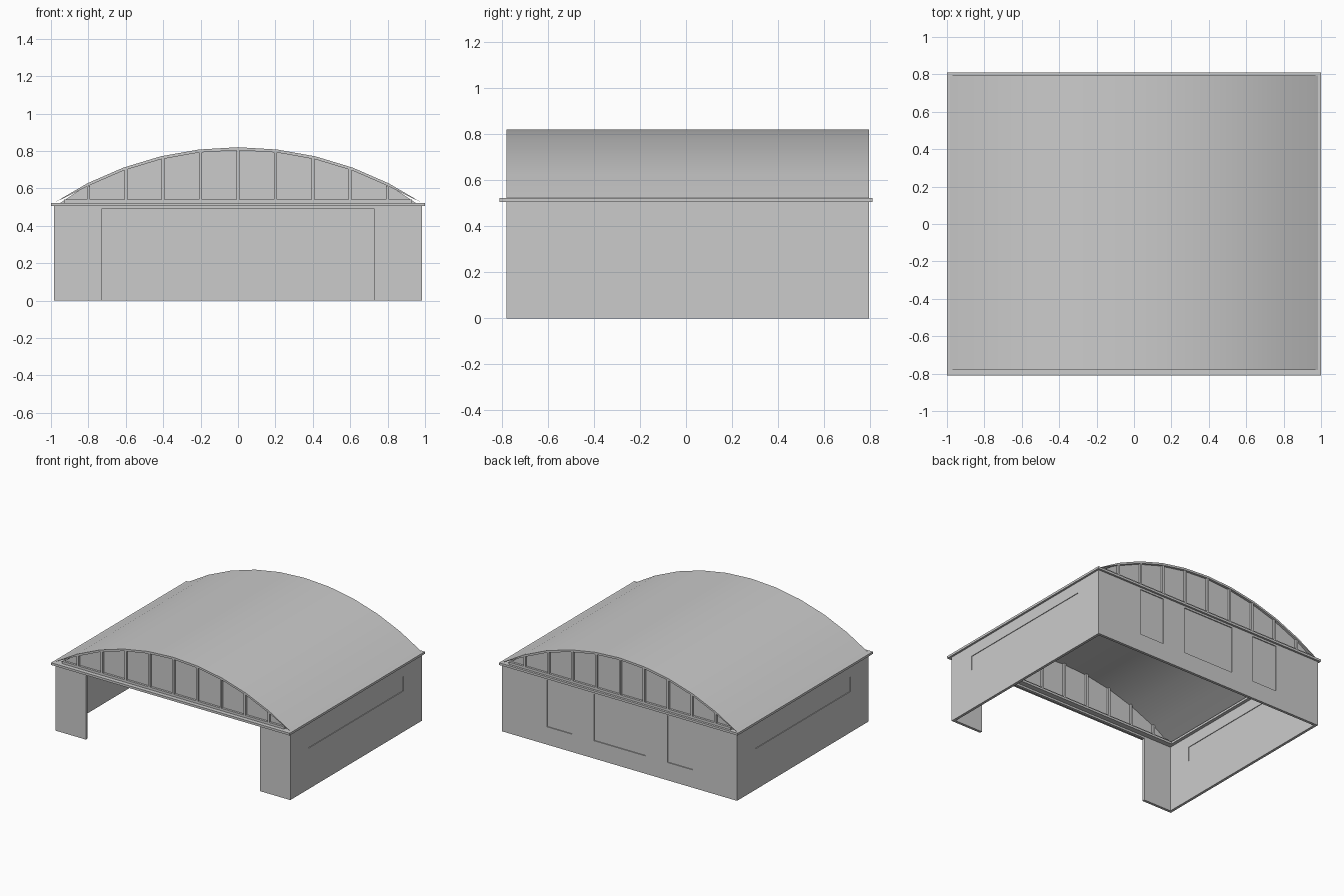
import bpy
import bmesh
import math

cube = bpy.data.objects.get("Cube")
if cube:
    bpy.data.objects.remove(cube, do_unlink=True)

grey = bpy.data.materials.new("plain_grey")
grey.use_nodes = True
GREY = (0.6, 0.6, 0.6, 1)
grey.diffuse_color = GREY
grey.node_tree.nodes["Principled BSDF"].inputs["Base Color"].default_value = GREY

# Overall sizes
HALF, FRONT, BACK = 0.985, -0.78, 0.795
EAVE_LOW, EAVE_TOP, RIDGE = 0.505, 0.522, 0.82
WALL = 0.02
RISE = RIDGE - EAVE_TOP
RADIUS = (HALF ** 2 + RISE ** 2) / (2 * RISE)
SWEEP = math.asin(HALF / RADIUS)


def prism(name, profile, y0, y1):
    """Extrude an x-z outline from y0 to y1."""
    bm = bmesh.new()
    face = bm.faces.new([bm.verts.new((x, y0, z)) for x, z in profile])
    ext = bmesh.ops.extrude_face_region(bm, geom=[face])
    moved = [v for v in ext["geom"] if isinstance(v, bmesh.types.BMVert)]
    bmesh.ops.translate(bm, verts=moved, vec=(0, y1 - y0, 0))
    bmesh.ops.recalc_face_normals(bm, faces=bm.faces)
    mesh = bpy.data.meshes.new(name)
    bm.to_mesh(mesh)
    bm.free()
    mesh.materials.append(grey)
    obj = bpy.data.objects.new(name, mesh)
    bpy.context.collection.objects.link(obj)
    return obj


def box(name, x0, x1, y0, y1, z0, z1):
    return prism(name, [(x0, z0), (x1, z0), (x1, z1), (x0, z1)], y0, y1)


def recess(wall, *size):
    """Cut a shallow box out of a wall."""
    cutter = box("cutter", *size)
    cutter.hide_render = True
    mod = wall.modifiers.new("recess", "BOOLEAN")
    mod.operation, mod.solver, mod.object = "DIFFERENCE", "EXACT", cutter
    bpy.context.view_layer.objects.active = wall
    bpy.ops.object.modifier_apply(modifier=mod.name)
    bpy.data.objects.remove(cutter, do_unlink=True)


def arc(drop=0.0, segments=10):
    """Points of the roof curve, left to right, lowered by drop."""
    pts = []
    for i in range(segments + 1):
        a = SWEEP * (2 * i / segments - 1)
        z = RIDGE - RADIUS * (1 - math.cos(a)) - drop
        pts.append((RADIUS * math.sin(a), max(z, EAVE_TOP)))
    return pts


def roof_height(x):
    return RIDGE - RADIUS + math.sqrt(RADIUS ** 2 - x ** 2)


# Side walls with long shallow window recesses, and front corner panels
for side, label in ((1, "left"), (-1, "right")):
    xs = sorted((side * HALF, side * (HALF - WALL)))
    wall = box(label + "_wall", *xs, FRONT, BACK, 0, EAVE_LOW)
    for x in xs:
        recess(wall, x - 0.005, x + 0.005, -0.565, 0.575, 0.31, 0.42)
    xs = sorted((side * 0.73, side * (HALF - WALL)))
    box(label + "_front_panel", *xs, FRONT, FRONT + WALL, 0, EAVE_LOW)

# Back wall with three door recesses
back_wall = box("back_wall", WALL - HALF, HALF - WALL, BACK - WALL, BACK, 0, EAVE_LOW)
for x0, x1 in ((-0.61, -0.4), (-0.215, 0.215), (0.4, 0.61)):
    recess(back_wall, x0, x1, BACK - 0.007, BACK + 0.01, 0.135, 0.49)
recess(back_wall, -0.215, 0.215, BACK - WALL - 0.01, BACK - WALL + 0.005, 0.135, 0.49)

# Lintel over the front opening
box("front_lintel", -0.73, 0.73, FRONT, FRONT + WALL, 0.49, EAVE_LOW)

# Flat eave frame around the top of the walls
for side, label in ((1, "left"), (-1, "right")):
    xs = sorted((side, side * 0.94))
    box(label + "_eave", *xs, -0.81, 0.81, EAVE_LOW, EAVE_TOP)
box("front_eave", -0.94, 0.94, -0.81, -0.72, EAVE_LOW, EAVE_TOP)
box("back_eave", -0.94, 0.94, 0.72, 0.81, EAVE_LOW, EAVE_TOP)

# Barrel roof shell
roof = prism("roof", arc() + arc(0.016)[-2:0:-1], FRONT, BACK)
bpy.ops.object.select_all(action="DESELECT")
roof.select_set(True)
bpy.context.view_layer.objects.active = roof
bpy.ops.object.shade_smooth_by_angle(angle=math.radians(30))

# Glazed gables: thin pane, bottom rail and mullions
for label, y, inward in (("front", FRONT, 1), ("back", BACK, -1)):
    pane_y = sorted((y + inward * 0.018, y + inward * 0.026))
    frame_y = sorted((y + inward * 0.002, y + inward * 0.042))
    prism(label + "_gable_pane", arc(0.008)[1:-1] + [(0.95, EAVE_TOP), (-0.95, EAVE_TOP)], *pane_y)
    box(label + "_gable_rail", -0.93, 0.93, *frame_y, EAVE_TOP, 0.54)
    for i in range(-4, 5):
        x = i * 0.2
        top = roof_height(abs(x) + 0.008) - 0.012
        box(label + "_mullion", x - 0.008, x + 0.008, *frame_y, 0.54, top)
